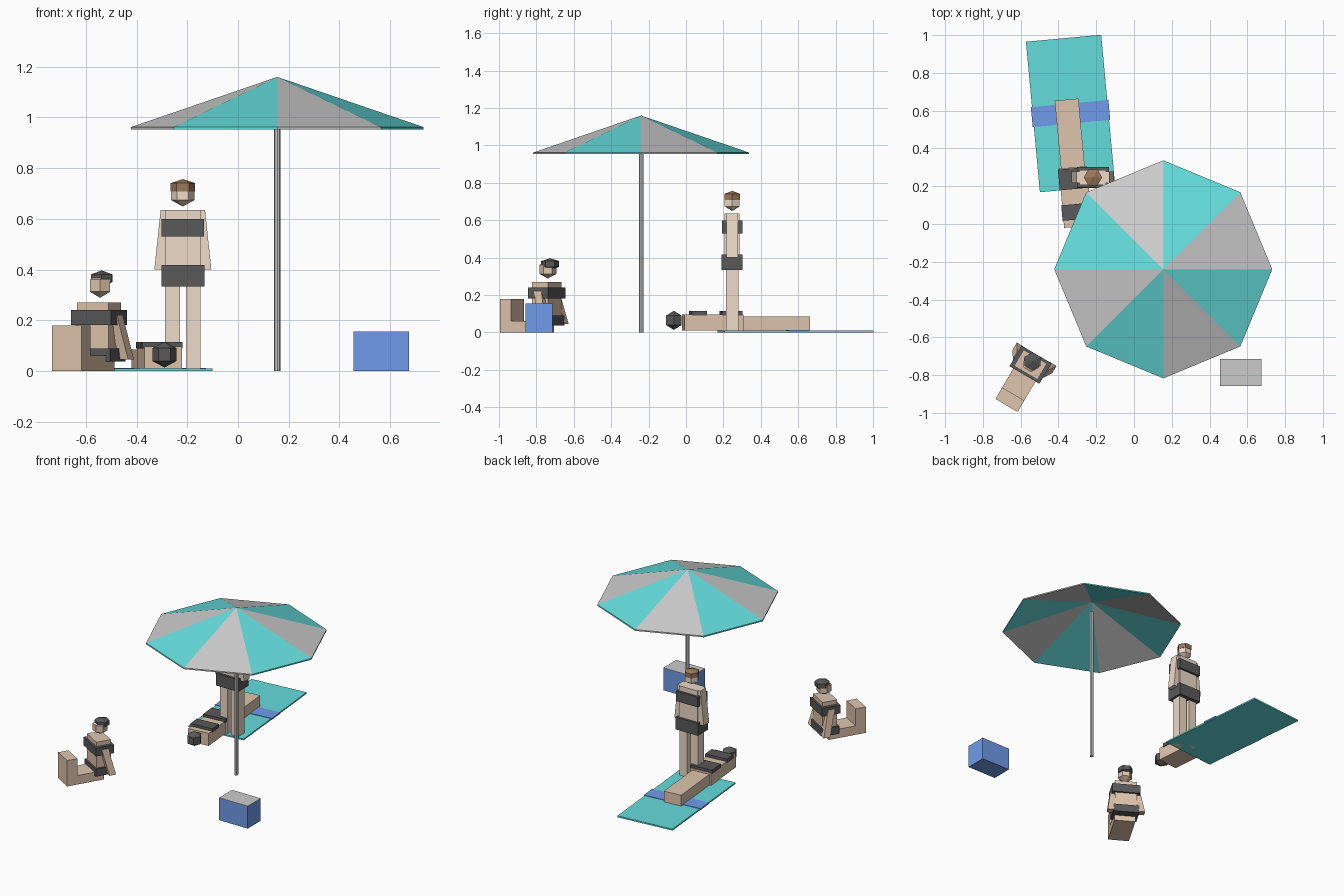
import bpy
from math import cos, sin, pi, radians
from mathutils import Matrix, Vector

if "Cube" in bpy.data.objects:
    bpy.data.objects.remove(bpy.data.objects["Cube"])


def mat(name, rgb):
    m = bpy.data.materials.new(name)
    m.diffuse_color = (*rgb, 1)
    m.use_nodes = True
    m.node_tree.nodes["Principled BSDF"].inputs["Base Color"].default_value = m.diffuse_color
    return m


TEAL = mat("teal", (0.13, 0.72, 0.72))
BLUE = mat("blue", (0.16, 0.33, 0.82))
BLACK = mat("black", (0.1, 0.1, 0.1))
BROWN = mat("brown", (0.33, 0.19, 0.1))
TAN = mat("tan_skin", (0.74, 0.56, 0.42))
PALE = mat("pale_skin", (0.85, 0.71, 0.58))
GREY = mat("grey", (0.74, 0.74, 0.74))


def frame(x=0, y=0, deg=0):
    return Matrix.Translation((x, y, 0)) @ Matrix.Rotation(radians(deg), 4, 'Z')


WORLD = frame()


def build(name, verts, faces, material, fr=WORLD):
    me = bpy.data.meshes.new(name)
    me.from_pydata([fr @ Vector(v) for v in verts], [], faces)
    if material:
        me.materials.append(material)
    ob = bpy.data.objects.new(name, me)
    bpy.context.collection.objects.link(ob)
    return ob


def limb(name, bottom, top, w, d, material, fr=WORLD):
    """Box sheared between a bottom centre and a top centre."""
    v = [(c[0] + sx * w / 2, c[1] + sy * d / 2, c[2]) for c in (bottom, top)
         for sx, sy in ((-1, -1), (1, -1), (1, 1), (-1, 1))]
    f = [(3, 2, 1, 0), (4, 5, 6, 7)]
    f += [(i, (i + 1) % 4, (i + 1) % 4 + 4, i + 4) for i in range(4)]
    return build(name, v, f, material, fr)


def box(name, x, y, z, material, fr=WORLD):
    """Box from (min, max) ranges."""
    cx, cy = sum(x) / 2, sum(y) / 2
    return limb(name, (cx, cy, z[0]), (cx, cy, z[1]), x[1] - x[0], y[1] - y[0], material, fr)


def gem(name, c, r, rz, material, fr=WORLD):
    """Six-sided head shape: two rings and two poles."""
    v = [(c[0] + r * cos(i * pi / 3), c[1] + r * sin(i * pi / 3), c[2] + s * rz / 2)
         for s in (-1, 1) for i in range(6)]
    v += [(c[0], c[1], c[2] - rz), (c[0], c[1], c[2] + rz)]
    f = []
    for i in range(6):
        j = (i + 1) % 6
        f += [(i, j, j + 6, i + 6), (j, i, 12), (i + 6, j + 6, 13)]
    return build(name, v, f, material, fr)


# Umbrella canopy: thin hollow octagonal cone with alternating panels
ux, uy, ur = 0.155, -0.24, 0.577
rim = [(ux + ur * cos(i * pi / 4), uy + ur * sin(i * pi / 4)) for i in range(8)]
verts = [(*p, 0.962) for p in rim] + [(*p, 0.953) for p in rim]
verts += [(ux, uy, 1.16), (ux, uy, 1.15)]
faces = []
for i in range(8):
    j = (i + 1) % 8
    faces += [(i, j, 16), (j + 8, i + 8, 17), (i + 8, j + 8, j, i)]
canopy = build("umbrella_canopy", verts, faces, GREY)
canopy.data.materials.append(TEAL)
for p in canopy.data.polygons:
    p.material_index = (p.index // 3) % 2

# Umbrella pole
bpy.ops.mesh.primitive_cylinder_add(vertices=8, radius=0.0125, depth=1.075,
                                    location=(ux, uy, 0.5375))
bpy.context.object.name = "umbrella_pole"

# Cooler
box("cooler_body", (0.455, 0.675), (-0.857, -0.715), (0, 0.154), BLUE)
box("cooler_top", (0.455, 0.675), (-0.857, -0.715), (0.154, 0.156), None)

# Towel
tf = frame(-0.336, 0.585, 5.3)
box("towel", (-0.2, 0.2), (-0.4, 0.4), (0, 0.01), TEAL, tf)
box("towel_stripe", (-0.206, 0.206), (-0.053, 0.053), (0.003, 0.013), BLUE, tf)

# Lying figure
lf = frame(-0.322, 0.28, 5.3)
box("lying_legs", (-0.063, 0.063), (0, 0.38), (0.01, 0.085), TAN, lf)
box("lying_torso", (-0.075, 0.075), (-0.295, 0.02), (0.01, 0.097), TAN, lf)
box("lying_shorts", (-0.08, 0.08), (-0.095, 0.015), (0.09, 0.115), BLACK, lf)
box("lying_chest_band", (-0.08, 0.08), (-0.257, -0.175), (0.09, 0.115), BLACK, lf)
gem("lying_head", (-0.29, -0.065, 0.065), 0.0475, 0.051, BLACK)

# Standing figure
sf = frame(-0.2175, 0.247)
box("standing_torso", (-0.07, 0.07), (-0.04, 0.04), (0.35, 0.635), PALE, sf)
box("standing_chest_band", (-0.084, 0.084), (-0.055, 0.055), (0.53, 0.6), BLACK, sf)
box("standing_shorts", (-0.085, 0.085), (-0.056, 0.056), (0.333, 0.418), BLACK, sf)
for s, side in ((-1, "left"), (1, "right")):
    box("standing_leg_" + side, sorted((s * 0.012, s * 0.07)), (-0.033, 0.033),
        (0, 0.34), PALE, sf)
    limb("standing_arm_" + side, (s * 0.09, 0, 0.4), (s * 0.065, 0, 0.635),
         0.045, 0.06, PALE, sf)
gem("standing_head", (0, 0, 0.7), 0.0465, 0.051, PALE, sf)
gem("standing_hair", (0, 0, 0.725), 0.0485, 0.032, BROWN, sf)

# Sitting figure, facing local -y
pf = frame(-0.548, -0.745, -30.5)
box("sitting_shins", (-0.068, 0.068), (-0.25, -0.18), (0, 0.18), TAN, pf)
box("sitting_thighs", (-0.068, 0.068), (-0.18, 0.005), (0, 0.062), TAN, pf)
box("sitting_torso", (-0.072, 0.072), (-0.05, 0.05), (0.04, 0.27), TAN, pf)
box("sitting_chest_band", (-0.092, 0.092), (-0.063, 0.063), (0.182, 0.24), BLACK, pf)
box("sitting_shorts", (-0.085, 0.085), (-0.06, 0.06), (0.038, 0.09), BLACK, pf)
for s, side in ((-1, "left"), (1, "right")):
    limb("sitting_arm_" + side, (s * 0.102, 0.042, 0.045), (s * 0.075, 0, 0.22),
         0.04, 0.045, TAN, pf)
gem("sitting_head", (0, 0.008, 0.337), 0.046, 0.048, TAN, pf)
gem("sitting_hair", (0, 0.021, 0.366), 0.048, 0.031, BLACK, pf)
